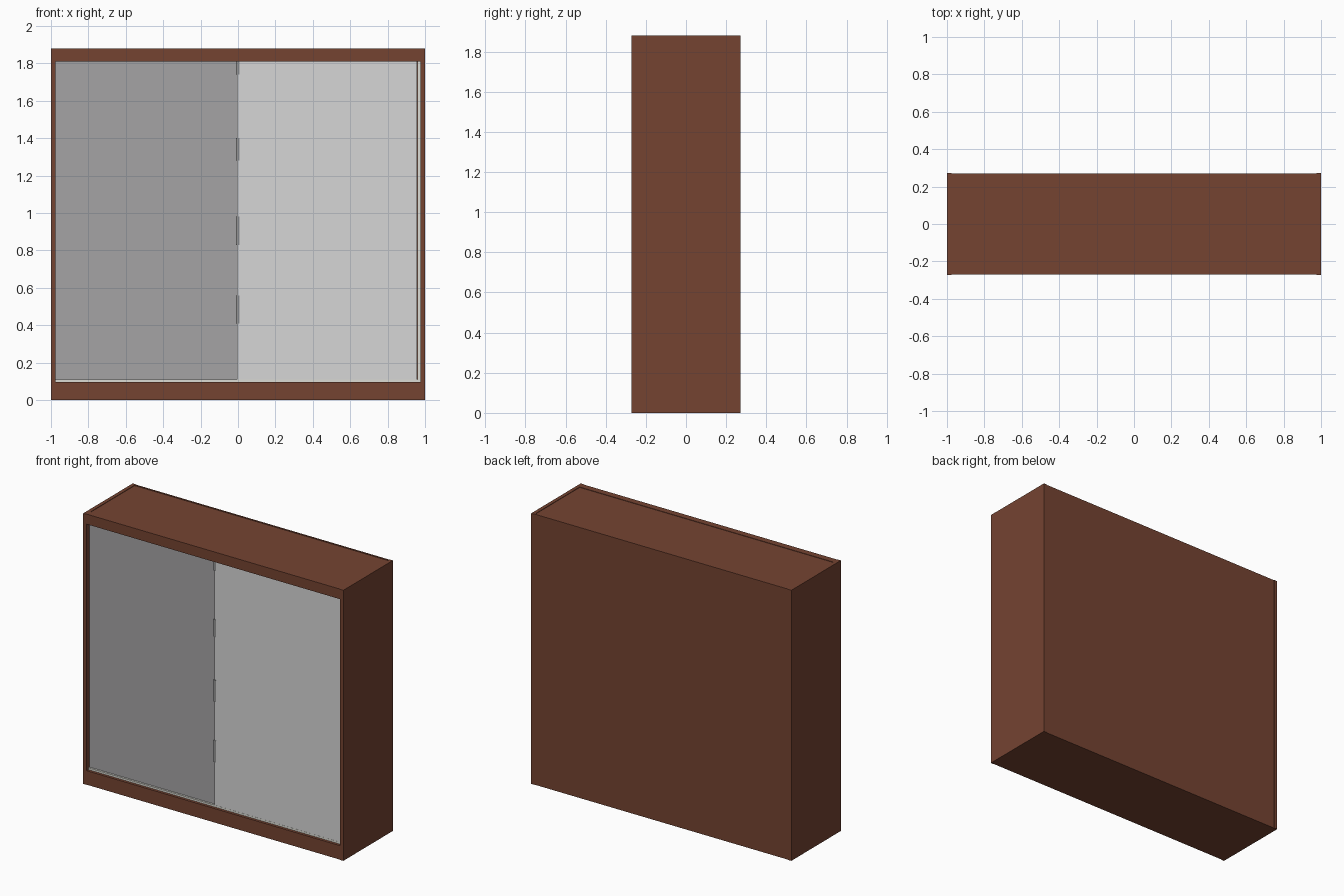
import bpy
import bmesh
from mathutils import Vector

cube = bpy.data.objects.get("Cube")
if cube:
    bpy.data.objects.remove(cube, do_unlink=True)


def material(name, rgb):
    mat = bpy.data.materials.new(name)
    mat.use_nodes = True
    mat.diffuse_color = (*rgb, 1)
    bsdf = next(n for n in mat.node_tree.nodes if n.type == "BSDF_PRINCIPLED")
    bsdf.inputs["Base Color"].default_value = (*rgb, 1)
    bsdf.inputs["Roughness"].default_value = 0.7
    return mat


wood = material("brown wood", (0.178, 0.057, 0.031))
pale_panel = material("pale grey panel", (0.67, 0.67, 0.67))
dark_panel = material("mid grey panel", (0.375, 0.37, 0.378))
clip_grey = material("dark grey clip", (0.29, 0.29, 0.29))
trim = material("off white trim", (0.72, 0.72, 0.66))


def box(name, x, y, z, mat):
    """Box spanning the given (low, high) ranges."""
    bm = bmesh.new()
    bmesh.ops.create_cube(bm, size=1)
    spans = (x, y, z)
    bmesh.ops.scale(bm, vec=Vector([b - a for a, b in spans]), verts=bm.verts)
    bmesh.ops.translate(bm, vec=Vector([(a + b) / 2 for a, b in spans]), verts=bm.verts)
    mesh = bpy.data.meshes.new(name)
    bm.to_mesh(mesh)
    bm.free()
    mesh.materials.append(mat)
    obj = bpy.data.objects.new(name, mesh)
    bpy.context.collection.objects.link(obj)
    return obj


HEIGHT, FRONT, BACK = 1.88, -0.272, 0.272
INNER = 0.975
STEP = 0.003         # small reveal between neighbouring boards
FASCIA = -0.225      # rear of the front rails
REAR = 0.258         # front of the back panel
OPEN_LOW, OPEN_HIGH = 0.097, 1.81
DOOR_LOW = 0.11
inside = (-INNER, INNER)

# Carcass
for side, s in (("right", -1), ("left", 1)):
    box(side + "_side_panel", sorted((s * INNER, s)), (FRONT, BACK), (0, HEIGHT), wood)
box("back_panel", inside, (REAR, BACK - STEP), (0, HEIGHT), wood)
box("top_panel", inside, (FASCIA, REAR), (HEIGHT - 0.025, HEIGHT - STEP), wood)
box("bottom_panel", inside, (FASCIA, REAR), (0, OPEN_LOW), wood)
box("top_rail", inside, (FRONT + STEP, FASCIA), (OPEN_HIGH, HEIGHT), wood)
box("plinth", inside, (FRONT + STEP, FASCIA), (0, OPEN_LOW), wood)

# Bottom track and jamb strip
box("bottom_track", inside, (-0.25, -0.215), (OPEN_LOW, DOOR_LOW), trim)
box("jamb_strip", (0.96, INNER), (-0.243, -0.215), (DOOR_LOW, OPEN_HIGH), trim)

# Sliding doors: one runs in front of the other
box("front_sliding_door", (-0.005, 0.957), (-0.249, -0.238), (DOOR_LOW, OPEN_HIGH), pale_panel)
box("rear_sliding_door", (-INNER, 0.03), (-0.237, -0.225), (DOOR_LOW, OPEN_HIGH), dark_panel)

# Small clips along the meeting edge
for i, (low, high) in enumerate(((0.41, 0.56), (0.83, 0.98), (1.28, 1.40), (1.74, 1.81))):
    box(f"edge_clip_{i + 1}", (-0.012, 0.007), (-0.252, -0.245), (low, high), clip_grey)
